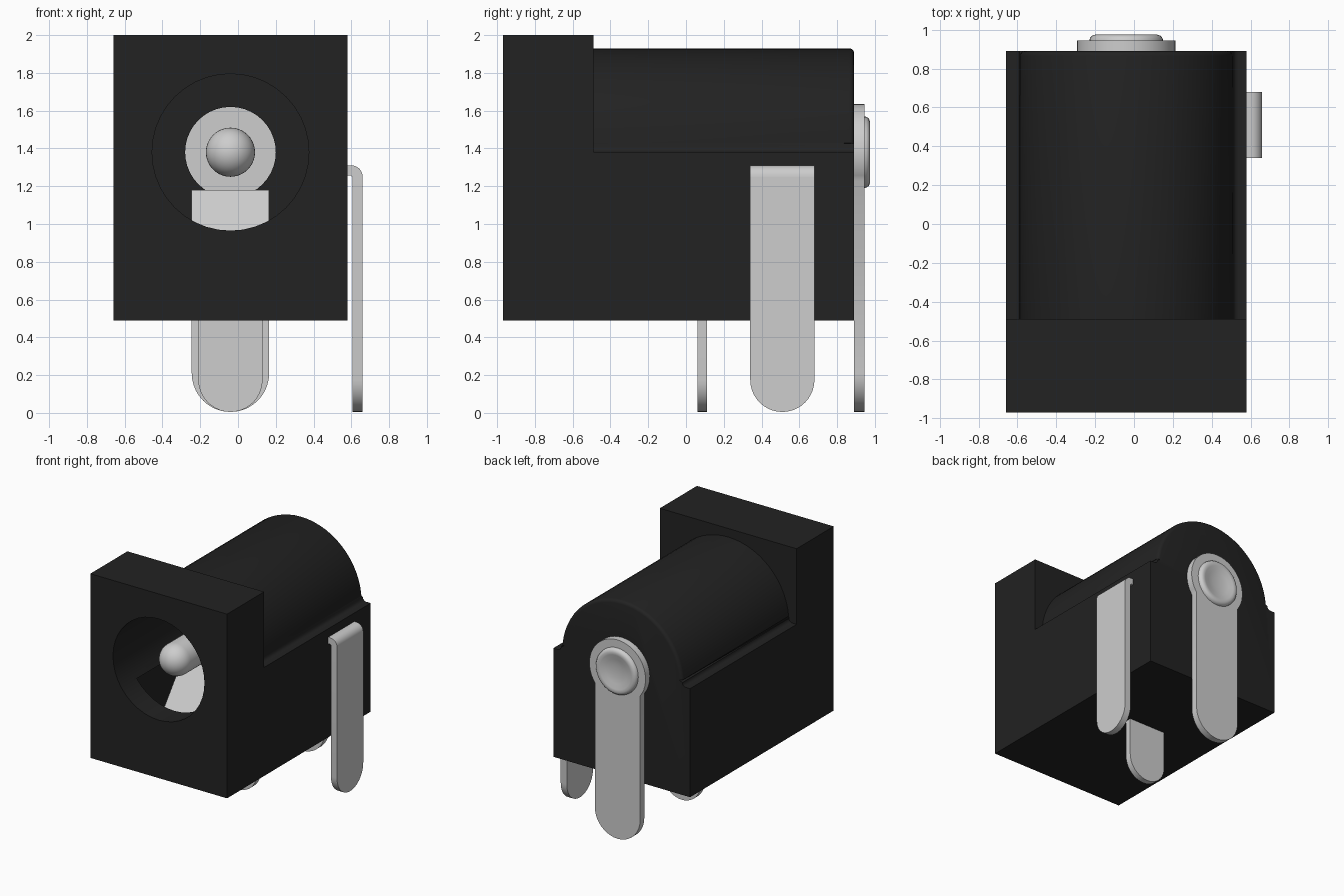
import bpy, bmesh, math
from mathutils import Vector

if "Cube" in bpy.data.objects:
    bpy.data.objects.remove(bpy.data.objects["Cube"])

CX, CZ = -0.04, 1.38        # barrel axis


def material(name, c):
    m = bpy.data.materials.new(name)
    m.diffuse_color = (c, c, c, 1)
    m.use_nodes = True
    m.node_tree.nodes["Principled BSDF"].inputs["Base Color"].default_value = m.diffuse_color
    return m


BLACK = material("black plastic", 0.016)
METAL = material("light metal", 0.61)


def finish(ob, angle=35):
    bpy.ops.object.select_all(action='DESELECT')
    bpy.context.view_layer.objects.active = ob
    ob.select_set(True)
    bpy.ops.object.shade_smooth_by_angle(angle=math.radians(angle))


def from_bmesh(name, bm, mat):
    bmesh.ops.recalc_face_normals(bm, faces=bm.faces[:])
    me = bpy.data.meshes.new(name)
    bm.to_mesh(me)
    bm.free()
    ob = bpy.data.objects.new(name, me)
    bpy.context.collection.objects.link(ob)
    me.materials.append(mat)
    return ob


def prism(name, pts, axis, a, b, mat):
    """Extrude a 2D outline along x (outline y,z) or along y (outline x,z)."""
    bm = bmesh.new()
    to3 = (lambda p: (a, p[0], p[1])) if axis == 'x' else (lambda p: (p[0], a, p[1]))
    f = bm.faces.new([bm.verts.new(to3(p)) for p in pts])
    ext = bmesh.ops.extrude_face_region(bm, geom=[f])
    d = Vector((b - a, 0, 0)) if axis == 'x' else Vector((0, b - a, 0))
    bmesh.ops.translate(bm, vec=d, verts=[v for v in ext['geom'] if isinstance(v, bmesh.types.BMVert)])
    return from_bmesh(name, bm, mat)


def rect(x0, x1, z0, z1):
    return [(x0, z0), (x1, z0), (x1, z1), (x0, z1)]


def arc(cx, cz, r, a0, a1, n):
    return [(cx + r * math.cos(math.radians(a0 + (a1 - a0) * i / n)),
             cz + r * math.sin(math.radians(a0 + (a1 - a0) * i / n))) for i in range(n + 1)]


def lathe(name, prof, mat, n=40):
    """Spin (radius, y) points round the barrel axis."""
    bm = bmesh.new()
    vs = [bm.verts.new((CX + r, y, CZ)) for r, y in prof]
    es = [bm.edges.new(p) for p in zip(vs, vs[1:])]
    bmesh.ops.spin(bm, geom=vs + es, cent=(CX, 0, CZ), axis=(0, 1, 0),
                   angle=2 * math.pi, steps=n)
    bmesh.ops.remove_doubles(bm, verts=bm.verts[:], dist=1e-4)
    return from_bmesh(name, bm, mat)


# Housing: square front flange and arched rear body with small fillets at the ledge
flange = prism("front_flange", rect(-0.66, 0.58, 0.49, 2.0), 'y', -0.97, -0.49, BLACK)
R, F = 0.55, 0.03
outline = [(-0.66, 0.49), (0.58, 0.49), (0.58, CZ)]
outline += arc(CX + R + F, CZ + F, F, 270, 180, 4)
outline += arc(CX, CZ, R, 5, 175, 28)
outline += arc(CX - R - F, CZ + F, F, 0, -90, 4)
outline += [(-0.66, CZ)]
rear = prism("rear_housing", outline, 'y', -0.49, 0.89, BLACK)

# Round the rear rim of the arch
bm = bmesh.new()
bm.from_mesh(rear.data)
rim = [e for e in bm.edges if all(v.co.y > 0.88 and v.co.z > CZ + 0.04 for v in e.verts)]
bmesh.ops.bevel(bm, geom=rim, offset=0.025, segments=3, profile=0.5, affect='EDGES')
bm.to_mesh(rear.data)
bm.free()

# Socket bore, rivet hole and the contact slot under the bore
cutters = [
    lathe("bore_cutter", [(0, -1.1), (0.415, -1.1), (0.415, 0.6), (0.24, 0.6), (0.24, 1.0), (0, 1.0)], BLACK),
    prism("slot_cutter", rect(CX - 0.375, CX + 0.375, 0.6, 1.14), 'y', -0.77, 0.3, BLACK),
]
for body in (flange, rear):
    bpy.context.view_layer.objects.active = body
    for c in cutters:
        m = body.modifiers.new("cut", 'BOOLEAN')
        m.operation, m.solver, m.object = 'DIFFERENCE', 'EXACT', c
        bpy.ops.object.modifier_apply(modifier=m.name)
    finish(body)
for c in cutters:
    bpy.data.objects.remove(c)

# Centre pin with a ball tip, and the dished rivet head at the back
tip = [(0.13 * math.sin(math.radians(a)), -0.74 - 0.13 * math.cos(math.radians(a)))
       for a in range(0, 91, 9)]
finish(lathe("centre_pin", tip + [(0.13, 0.92), (0, 0.92)], METAL))
finish(lathe("rivet_head", [(0, 0.94), (0.19, 0.94), (0.187, 0.957), (0.177, 0.969), (0.16, 0.975),
                            (0.14, 0.972), (0.1, 0.96), (0.05, 0.953), (0, 0.951)], METAL), 60)

# Rear terminal: rounded leg widening to a disc
dz = math.sqrt(0.255 ** 2 - 0.205 ** 2)
a = math.degrees(math.atan2(-dz, 0.205))
pts = arc(CX, 0.21, 0.205, 180, 360, 20) + arc(CX, CZ, 0.255, a, 180 - a, 32)
finish(prism("rear_terminal", pts, 'y', 0.89, 0.945, METAL))

# Middle terminal leg and the sprung contact leaf inside the bore
pts = arc(CX, 0.175, 0.17, 180, 360, 20) + [(CX + 0.17, 0.75), (CX - 0.17, 0.75)]
finish(prism("middle_terminal", pts, 'y', 0.06, 0.11, METAL))
leaf = [(-0.68, 0.78), (-0.37, 1.18), (-0.31, 1.18), (0.11, 0.75),
        (0.06, 0.72), (-0.34, 1.12), (-0.62, 0.75)]
finish(prism("contact_leaf", leaf, 'x', CX - 0.205, CX + 0.205, METAL))

# Side terminal: rounded leg with a bent top tab into the housing
pts = arc(0.51, 0.175, 0.17, 180, 360, 20) + [(0.68, 1.25), (0.34, 1.25)]
finish(prism("side_terminal", pts, 'x', 0.605, 0.66, METAL))
bend = [(0.605, 1.25)] + [(0.66, 1.25)] + arc(0.60, 1.25, 0.06, 10, 90, 8)
bend += [(0.55, 1.31), (0.55, 1.258), (0.597, 1.258)]
finish(prism("side_terminal_bend", bend, 'y', 0.34, 0.68, METAL))
